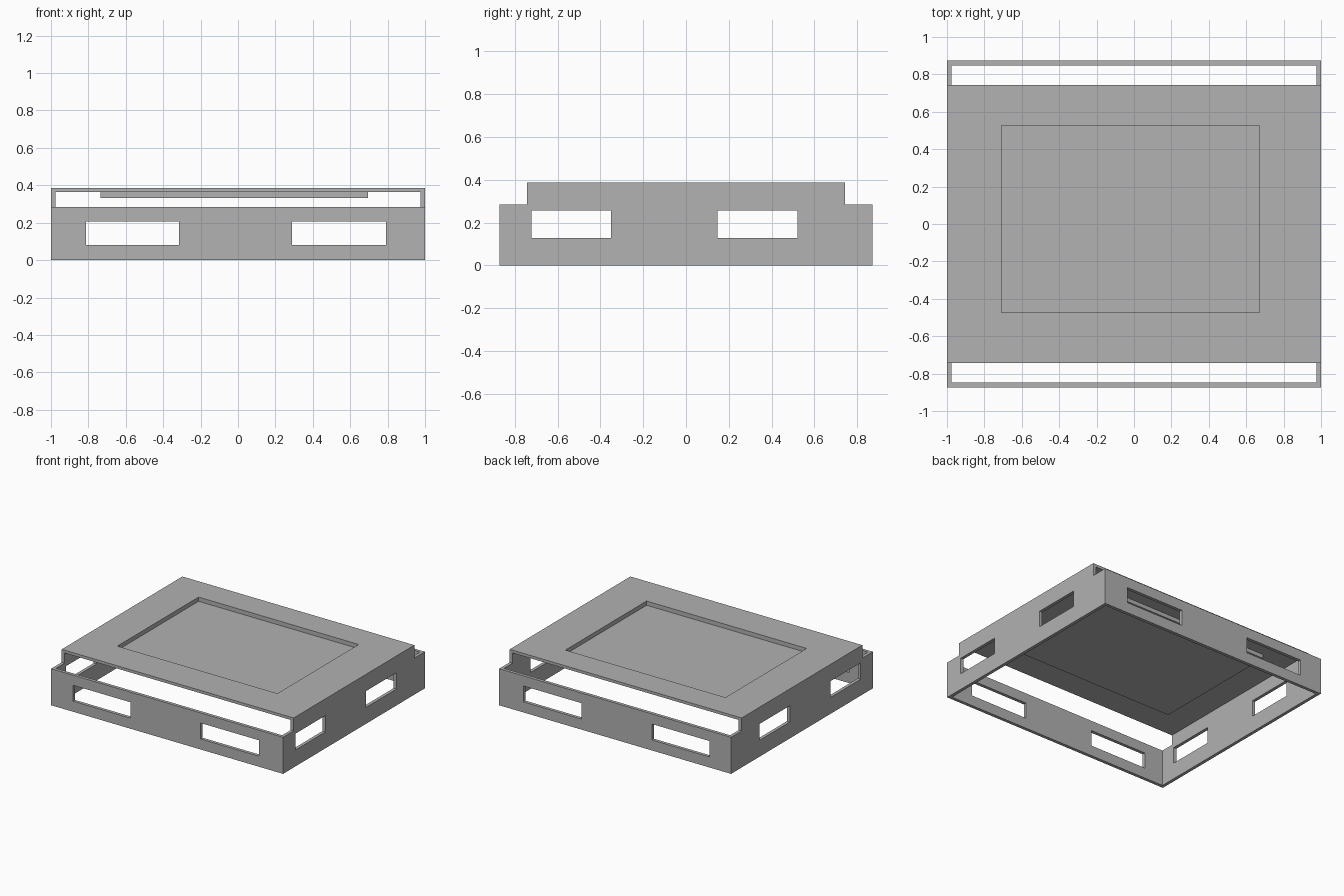
import bpy
import bmesh
from mathutils import Vector

cube = bpy.data.objects.get("Cube")
if cube:
    bpy.data.objects.remove(cube, do_unlink=True)

grey = bpy.data.materials.new("plain_grey")
grey.use_nodes = True
colour = (0.445, 0.445, 0.445, 1)
grey.diffuse_color = colour
grey.node_tree.nodes["Principled BSDF"].inputs["Base Color"].default_value = colour


def box(name, low, high):
    """Box object spanning two opposite corners."""
    low, high = Vector(low), Vector(high)
    bm = bmesh.new()
    bmesh.ops.create_cube(bm, size=1)
    bmesh.ops.scale(bm, vec=high - low, verts=bm.verts)
    bmesh.ops.translate(bm, vec=(low + high) / 2, verts=bm.verts)
    mesh = bpy.data.meshes.new(name)
    bm.to_mesh(mesh)
    bm.free()
    mesh.materials.append(grey)
    obj = bpy.data.objects.new(name, mesh)
    bpy.context.collection.objects.link(obj)
    return obj


def cut(target, low, high):
    """Remove a box-shaped volume from the target."""
    cutter = box("cutter", low, high)
    cutter.hide_render = True
    mod = target.modifiers.new("cut", 'BOOLEAN')
    mod.operation = 'DIFFERENCE'
    mod.solver = 'EXACT'
    mod.object = cutter
    bpy.context.view_layer.objects.active = target
    bpy.ops.object.modifier_apply(modifier=mod.name)
    bpy.data.objects.remove(cutter, do_unlink=True)


HALF_X, HALF_Y, TOP = 1.0, 0.873, 0.386
WALL, PLATE_UNDER = 0.025, 0.364
LIP, PLATE_Y = 0.285, 0.743
POCKET_X, POCKET_Y = (-0.709, 0.671), (-0.473, 0.527)
FLOOR, TRAY_UNDER = 0.353, 0.333

# Case: hollow below the top plate, open underneath
case = box("case_shell", (-HALF_X, -HALF_Y, 0), (HALF_X, HALF_Y, TOP))
cut(case, (WALL - HALF_X, WALL - HALF_Y, -1), (HALF_X - WALL, HALF_Y - WALL, PLATE_UNDER))

# Stepped ends, leaving an open slot at front and back
cut(case, (-2, -2, LIP), (2, -PLATE_Y, 1))
cut(case, (-2, PLATE_Y, LIP), (2, 2, 1))

# Windows through front and back walls, then through side walls
for x0, x1 in ((-0.813, -0.316), (0.289, 0.791)):
    cut(case, (x0, -2, 0.082), (x1, 2, 0.206))
for y0, y1 in ((-0.723, -0.35), (0.148, 0.522)):
    cut(case, (-2, y0, 0.128), (2, y1, 0.255))

# Shallow tray hanging below the plate
tray = box("recessed_tray",
           (POCKET_X[0] - WALL, POCKET_Y[0] - WALL, TRAY_UNDER),
           (POCKET_X[1] + WALL, POCKET_Y[1] + WALL, PLATE_UNDER))

# Pocket cut through the plate and into the tray
for part in (case, tray):
    cut(part, (POCKET_X[0], POCKET_Y[0], FLOOR), (POCKET_X[1], POCKET_Y[1], 1))
